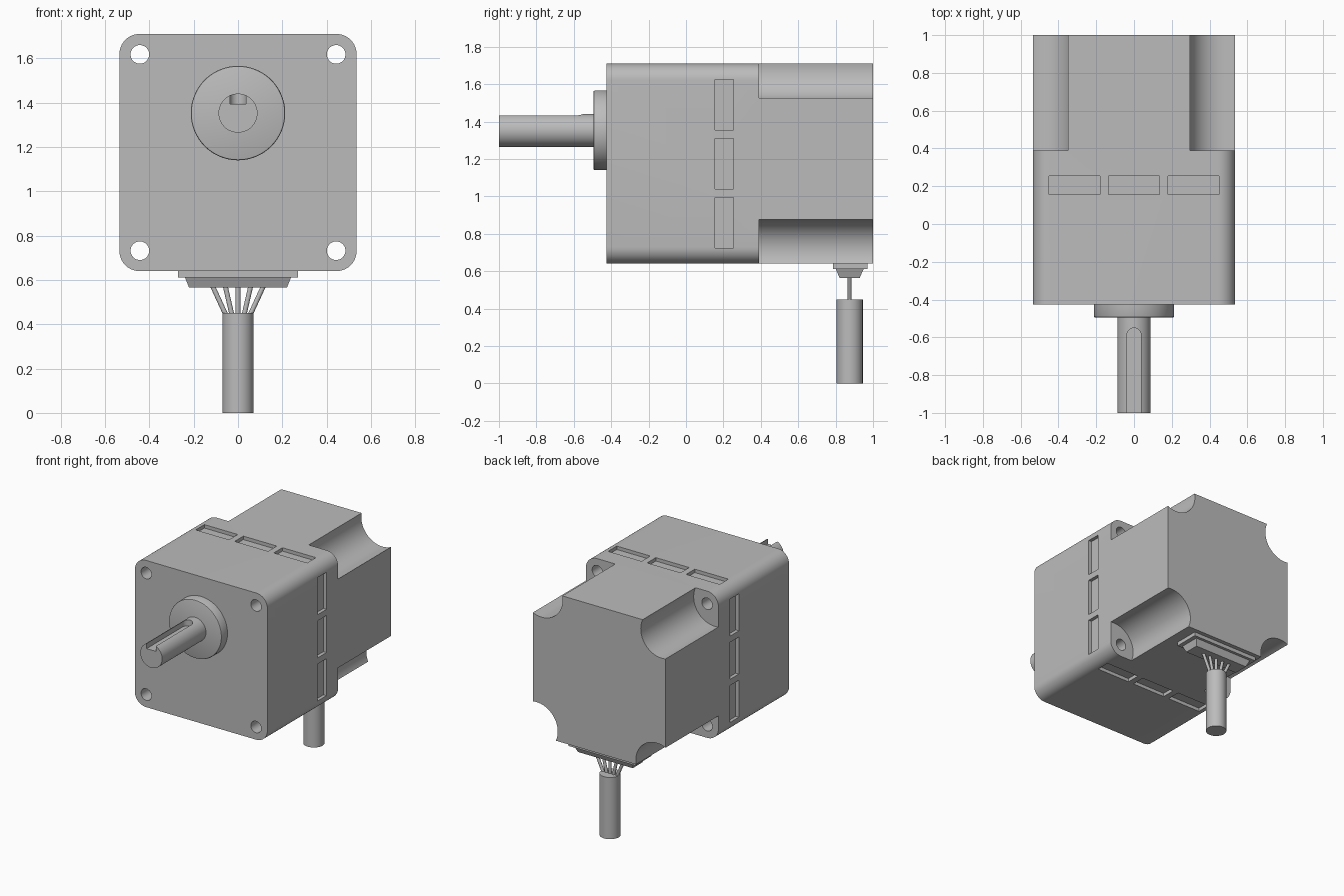
import bpy
import math
from mathutils import Vector

if "Cube" in bpy.data.objects:
    bpy.data.objects.remove(bpy.data.objects["Cube"])

grey = bpy.data.materials.new("metal_grey")
grey.use_nodes = True
colour = (0.5, 0.5, 0.5, 1)
grey.diffuse_color = colour
grey.node_tree.nodes["Principled BSDF"].inputs["Base Color"].default_value = colour

HALF = 0.535            # half width of the square housing
MID = 1.175             # height of the housing centre
FRONT, STEP, BACK = -0.425, 0.39, 1.0
SHAFT_Z = 1.353


def finish(name):
    ob = bpy.context.object
    ob.name = name
    ob.data.materials.clear()
    ob.data.materials.append(grey)
    return ob


def box(name, lo, hi):
    lo, hi = Vector(lo), Vector(hi)
    bpy.ops.mesh.primitive_cube_add(size=1, location=(lo + hi) / 2)
    ob = finish(name)
    ob.scale = hi - lo
    bpy.ops.object.transform_apply(location=True, rotation=True, scale=True)
    return ob


def rod(name, start, end, radius, sides=64):
    start, end = Vector(start), Vector(end)
    axis = end - start
    bpy.ops.mesh.primitive_cylinder_add(
        vertices=sides, radius=radius, depth=axis.length, location=(start + end) / 2,
        rotation=axis.to_track_quat('Z', 'Y').to_euler())
    ob = finish(name)
    bpy.ops.object.transform_apply(location=True, rotation=True, scale=True)
    return ob


def apply(ob, mod):
    bpy.context.view_layer.objects.active = ob
    bpy.ops.object.modifier_apply(modifier=mod.name)


def cut(ob, cutter):
    mod = ob.modifiers.new("cut", 'BOOLEAN')
    mod.operation = 'DIFFERENCE'
    mod.solver = 'EXACT'
    mod.object = cutter
    apply(ob, mod)
    bpy.data.objects.remove(cutter)


def bevel(ob, width, segments, picks):
    """Bevel only the edges chosen by the rule."""
    weights = ob.data.attributes.new("bevel_weight_edge", 'FLOAT', 'EDGE')
    for e in ob.data.edges:
        a, b = (ob.data.vertices[i].co for i in e.vertices)
        weights.data[e.index].value = 1.0 if picks(a, b) else 0.0
    mod = ob.modifiers.new("bevel", 'BEVEL')
    mod.limit_method = 'WEIGHT'
    mod.width, mod.segments = width, segments
    apply(ob, mod)


def smooth(ob):
    bpy.ops.object.select_all(action='DESELECT')
    ob.select_set(True)
    bpy.context.view_layer.objects.active = ob
    bpy.ops.object.shade_smooth_by_angle(angle=math.radians(30))


# Square housing with rounded long edges
housing = box("housing", (-HALF, FRONT, MID - HALF), (HALF, BACK, MID + HALF))
bevel(housing, 0.09, 10, lambda a, b: abs(a.y - b.y) > 1)

# Each quarter turn: one corner scoop, one bolt hole, three shallow slots
for turn in range(4):
    c, s = round(math.cos(turn * math.pi / 2)), round(math.sin(turn * math.pi / 2))

    def place(u, y, v):
        return (c * u - s * v, y, MID + s * u + c * v)

    scoop = (HALF - 0.07, HALF - 0.03)
    cut(housing, rod("scoop_cutter", place(scoop[0], STEP, scoop[1]),
                     place(scoop[0], BACK + 0.1, scoop[1]), 0.17, 96))
    cut(housing, rod("hole_cutter", place(0.443, FRONT - 0.1, 0.443),
                     place(0.443, STEP + 0.05, 0.443), 0.042, 40))
    for u in (-0.315, 0, 0.315):
        p = place(u - 0.135, 0.155, HALF - 0.025)
        q = place(u + 0.135, 0.255, HALF + 0.05)
        cut(housing, box("slot_cutter", [min(k) for k in zip(p, q)],
                         [max(k) for k in zip(p, q)]))
smooth(housing)

# Front boss with a softened rim
boss = rod("boss", (0, FRONT + 0.01, SHAFT_Z), (0, -0.495, SHAFT_Z), 0.213, 96)
bevel(boss, 0.008, 2, lambda a, b: max(a.y, b.y) < -0.49)
smooth(boss)

# Output shaft with a round-ended keyway
shaft = rod("shaft", (0, -0.45, SHAFT_Z), (0, -1, SHAFT_Z), 0.088)
cut(shaft, box("key_cutter", (-0.037, -1.1, 1.395), (0.037, -0.587, 1.5)))
cut(shaft, rod("key_end_cutter", (0, -0.587, 1.395), (0, -0.587, 1.5), 0.037, 32))
smooth(shaft)

# Cable outlet: flat plate and tapered block under the housing
box("outlet_plate", (-0.27, 0.785, 0.612), (0.27, 0.97, 0.645))
outlet = box("outlet_block", (-0.24, 0.80, 0.565), (0.24, 0.95, 0.613))
for v in outlet.data.vertices:
    if v.co.z < 0.6:
        v.co.x *= 0.92
        v.co.y = 0.875 + (v.co.y - 0.875) * 0.72

# Fanned wires gathering into the sheathed cable
for i in range(-2, 3):
    smooth(rod(f"wire_{i + 3}", (i * 0.058, 0.875, 0.575),
               (i * 0.027, 0.875, 0.44), 0.011, 16))
smooth(rod("cable", (0, 0.875, 0), (0, 0.875, 0.45), 0.07))
